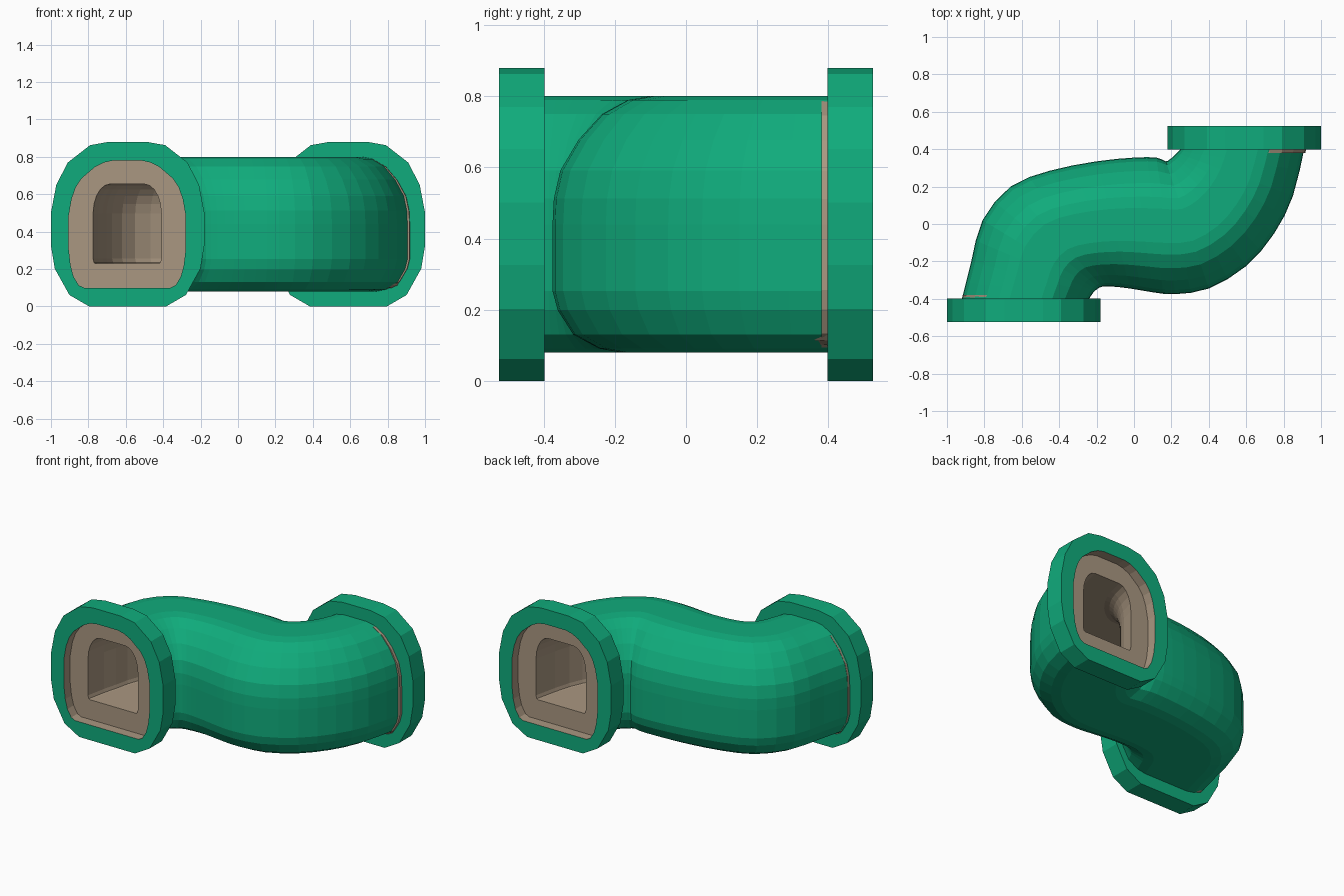
import bpy, bmesh
from mathutils import Vector

cube = bpy.data.objects.get("Cube")
if cube:
    bpy.data.objects.remove(cube)


def material(name, rgb):
    m = bpy.data.materials.new(name)
    m.use_nodes = True
    m.diffuse_color = (*rgb, 1)
    m.node_tree.nodes["Principled BSDF"].inputs["Base Color"].default_value = (*rgb, 1)
    return m


GREEN = material("green", (0.005, 0.41, 0.20))
BROWN = material("warm brown", (0.40, 0.31, 0.22))

# Half profiles, top to bottom: (fraction of half width, fraction of height)
FLANGE = [(.25, 1), (.49, .98), (.78, .875), (.93, .74), (1, .57),
          (1, .37), (.95, .23), (.76, .07), (.5, 0)]
PIPE = [(.25, 1), (.42, .985), (.62, .93), (.8, .83), (.94, .71), (.99, .6),
        (1, .5), (1, .24), (.96, .165), (.84, .07), (.64, .015), (.47, 0)]
PLATE = [(.25, 1), (.4, .985), (.55, .95), (.78, .86), (.88, .79), (.95, .7),
         (1, .57), (1, .3), (.97, .18), (.92, .09), (.83, .02), (.74, 0)]
HOLE = [(.25, 1), (.5, 1), (.66, .98), (.79, .93), (.9, .85), (.97, .75),
        (1, .63), (1, .2), (1, .06), (.97, .01), (.93, 0), (.5, 0)]


def loop(a, b, z0, z1, half):
    """Upright section spanning plan points a and b."""
    a, b = Vector(a), Vector(b)
    mid, side = (a + b) / 2, (b - a) / 2
    pts = half + [(-u, v) for u, v in reversed(half)]
    return [(*(mid + side * u), z0 + (z1 - z0) * v) for u, v in pts]


def skin(name, loops, mats, closed=True, brown_band=None):
    bm = bmesh.new()
    rings = [[bm.verts.new(p) for p in lp] for lp in loops]
    n = len(rings[0])
    for i in range(len(rings) if closed else len(rings) - 1):
        r, s = rings[i], rings[(i + 1) % len(rings)]
        for k in range(n):
            f = bm.faces.new((r[k], r[(k + 1) % n], s[(k + 1) % n], s[k]))
            f.material_index = int(i == brown_band)
    bmesh.ops.recalc_face_normals(bm, faces=bm.faces)
    me = bpy.data.meshes.new(name)
    bm.to_mesh(me)
    bm.free()
    for m in mats:
        me.materials.append(m)
    ob = bpy.data.objects.new(name, me)
    bpy.context.collection.objects.link(ob)
    return ob


def smooth_path(pts):
    """Catmull-Rom curve with one extra point per span."""
    p = [Vector(q) for q in pts]
    out = []
    for i in range(len(p) - 1):
        before, after = p[max(i - 1, 0)], p[min(i + 2, len(p) - 1)]
        out += [p[i], (p[i] + p[i + 1]) * .5625 - (before + after) * .0625]
    return out + [p[-1]]


# Plan outlines of the two sides of the S bend
left_side = smooth_path([(-.92, -.4), (-.87, -.2), (-.81, .02), (-.66, .2), (-.45, .285),
                         (-.2, .335), (0, .355), (.12, .355), (.17, .335), (.19, .345),
                         (.21, .36), (.23, .38), (.25, .4)])
right_side = smooth_path([(-.24, -.4), (-.22, -.37), (-.2, -.35), (-.17, -.335), (-.11, -.335),
                          (-.02, -.345), (.1, -.365), (.22, -.375), (.4, -.345), (.6, -.225),
                          (.75, -.05), (.85, .15), (.91, .4)])
stations = list(zip(left_side, right_side))


def between(pairs, f, z0, z1, half):
    return [loop(a.lerp(b, f), b.lerp(a, f), z0, z1, half) for a, b in pairs]


# Outer bent pipe
skin("bent_pipe", between(stations, 0, .08, .80, PIPE), [GREEN], closed=False)


# Brown lining: collar, recessed end plate and bore, closed by a hidden outer skin
def end_loops(s):
    def span(x0, x1, y, *rest):
        a, b = (-x1, -y), (-x0, -y)
        return loop(a, b, *rest) if s < 0 else loop((x0, y), (x1, y), *rest)
    return [span(.25, .919, .398, .084, .796, PIPE),
            span(.25, .917, .38, .084, .796, PIPE),
            span(.281, .905, .402, .1, .78, PLATE),
            span(.28, .905, .46, .1, .78, PLATE),
            span(.41, .775, .46, .23, .655, HOLE)]


def collar_ring(s):
    outer, rim = end_loops(s)[:2]
    inner = [(x * .9 + s * .059, y, z * .9 + .044) for x, y, z in rim]
    back = [(x, s * .398, z) for x, y, z in inner]
    return [outer, rim, inner, back]


inside = stations[2:-2]
bore = between(stations[1:-1], .225, .23, .655, HOLE)
shell = between(inside, .06, .11, .77, PIPE)
skin("brown_lining", end_loops(-1)[2:] + bore + end_loops(1)[:1:-1] + shell[::-1], [BROWN])

# Flanges with a brown recess wall, and the thin collars behind them
for s, name in ((-1, "front"), (1, "back")):
    def ring(x0, x1, y, z0, z1, half):
        return loop((s * x0, s * y), (s * x1, s * y), z0, z1, half)

    # opening outline uses the plate shape, so the outer rim gets matching points
    rim = FLANGE[:3] + [(.855, .8075)] + FLANGE[3:5] + [(1, .47)] + FLANGE[5:7] \
        + [(.855, .15)] + FLANGE[7:]
    skin(name + "_flange", [ring(.18, 1, .398, 0, .88, rim),
                            ring(.18, 1, .525, 0, .88, rim),
                            ring(.28, .905, .525, .1, .78, PLATE),
                            ring(.28, .905, .398, .1, .78, PLATE)],
         [GREEN, BROWN], brown_band=2)
    skin(name + "_collar", collar_ring(s), [BROWN])
